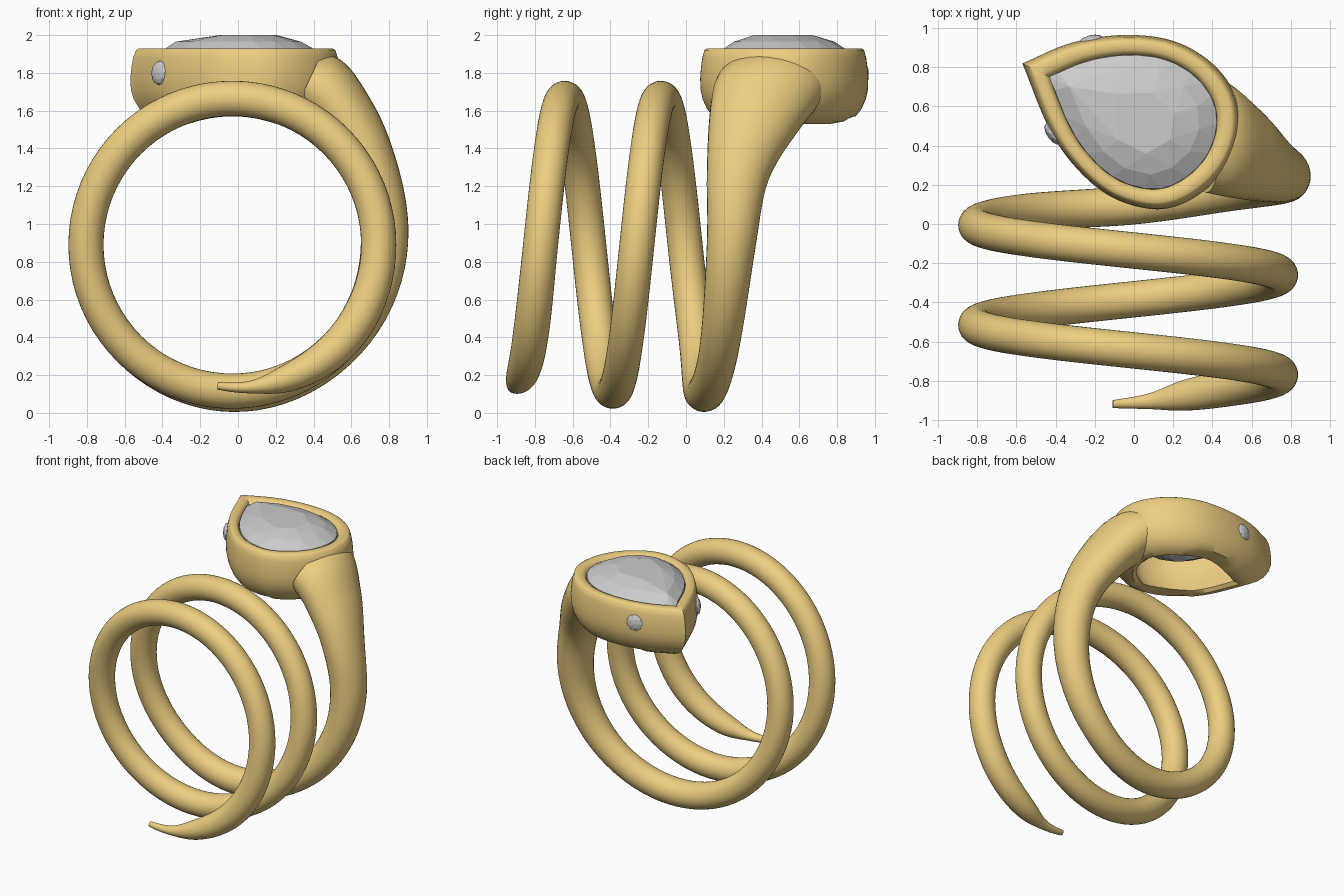
import bpy, bmesh, math
from mathutils import Vector

if "Cube" in bpy.data.objects:
    bpy.data.objects.remove(bpy.data.objects["Cube"])

gold = bpy.data.materials.new("gold")
gold.diffuse_color = (0.85, 0.62, 0.22, 1)
gold.use_nodes = True
gold.node_tree.nodes["Principled BSDF"].inputs["Base Color"].default_value = gold.diffuse_color
CX, CZ = -0.03, 0.89          # finger axis (runs along y)


def smooth_path(keys, steps):
    """Catmull-Rom through tuples of any length."""
    out = []
    for i in range(len(keys) - 1):
        p1, p2 = Vector(keys[i]), Vector(keys[i + 1])
        p0 = Vector(keys[i - 1]) if i else p1 * 2 - p2
        p3 = Vector(keys[i + 2]) if i + 2 < len(keys) else p2 * 2 - p1
        for s in range(steps):
            t = s / steps
            out.append(0.5 * (2 * p1 + (p2 - p0) * t + (2 * p0 - 5 * p1 + 4 * p2 - p3) * t * t
                              + (3 * p1 - p0 - 3 * p2 + p3) * t ** 3))
    return out + [Vector(keys[-1])]


def finish(bm, name, material=None, angle=None):
    bmesh.ops.recalc_face_normals(bm, faces=bm.faces)
    mesh = bpy.data.meshes.new(name)
    bm.to_mesh(mesh)
    bm.free()
    ob = bpy.data.objects.new(name, mesh)
    bpy.context.collection.objects.link(ob)
    if material:
        mesh.materials.append(material)
    if angle:
        bpy.ops.object.select_all(action='DESELECT')
        ob.select_set(True)
        bpy.context.view_layer.objects.active = ob
        bpy.ops.object.shade_smooth_by_angle(angle=math.radians(angle))
    return ob


def loft(rings, name, closed, angle):
    bm = bmesh.new()
    vs = [[bm.verts.new(p) for p in r] for r in rings]
    n = len(rings[0])
    for k in range(len(vs) if closed else len(vs) - 1):
        a, b = vs[k], vs[(k + 1) % len(vs)]
        for i in range(n):
            j = (i + 1) % n
            bm.faces.new((a[i], a[j], b[j], b[i]))
    if not closed:
        bm.faces.new(vs[0])
        bm.faces.new(vs[-1])
    return finish(bm, name, gold, angle)


# coiled band: keys are (angle, radius, y, half width, half thickness)
keys = [(-96, 0.75, -0.92, 0.02, 0.02), (-82, 0.76, -0.905, 0.04, 0.035),
        (-66, 0.765, -0.87, 0.082, 0.075), (-40, 0.775, -0.825, 0.095, 0.095)]
keys += [(a, 0.775, -0.77 + 0.51 * a / 360, 0.093, 0.093) for a in range(0, 600, 45)]
keys += [(630, 0.785, 0.095, 0.1, 0.1), (675, 0.785, 0.175, 0.105, 0.105),
         (720, 0.805, 0.24, 0.13, 0.125), (745, 0.835, 0.275, 0.165, 0.135),
         (765, 0.89, 0.36, 0.24, 0.165), (778, 0.94, 0.43, 0.29, 0.19),
         (785, 0.945, 0.45, 0.29, 0.18)]
rings = []
for ang, r, y, w, h in smooth_path(keys, 10):
    ca, sa = math.cos(math.radians(ang)), math.sin(math.radians(ang))
    ring = []
    for i in range(32):
        t = math.tau * i / 32
        d = r + h * math.cos(t)
        ring.append((CX + d * ca, y + w * math.sin(t), CZ + d * sa))
    rings.append(ring)
loft(rings, "coiled_band", False, 50)

# pear outline of the head, starting and ending at the point
C = Vector((0.03, 0.52))
pear = [(-0.57, 0.82), (-0.32, 0.925), (-0.05, 0.965), (0.2, 0.935), (0.4, 0.82),
        (0.52, 0.65), (0.535, 0.46), (0.455, 0.27), (0.3, 0.13), (0.12, 0.075),
        (-0.1, 0.13), (-0.28, 0.27), (-0.43, 0.48), (-0.57, 0.82)]
outline = smooth_path(pear, 8)[:-1]


def pear_ring(pts, s, z):
    return [Vector((*(C + (p - C) * s), z)) for p in pts]


# hollow bezel head: (outline scale, height), underside follows the finger
profile = [(0.60, 1.55), (0.70, 1.66), (0.75, 1.78), (0.76, 1.88), (0.785, 1.915),
           (0.83, 1.93), (0.92, 1.93), (0.95, 1.92), (0.975, 1.88), (0.99, 1.83),
           (1.0, 1.77), (0.995, 1.71), (0.97, 1.66), (0.92, 1.61), (0.85, 1.57),
           (0.76, 1.54), (0.66, 1.53)]
rings = []
for s, z in profile:
    ring = pear_ring(outline, s, z)
    for p in ring:
        k = 0.68 ** 2 - (p.x - CX) ** 2
        if k > 0:
            p.z = max(p.z, CZ + math.sqrt(k))
    rings.append(ring)
loft(rings, "bezel_head", True, 45)

# faceted pear stone: hull of staggered rings
bm = bmesh.new()
for k, (s, z, step) in enumerate([(0.12, 1.68, 16), (0.5, 1.77, 8), (0.775, 1.89, 4),
                                  (0.77, 1.915, 4), (0.6, 1.965, 8), (0.36, 2.0, 16)]):
    for p in pear_ring(outline[(k % 2) * step // 2::step], s, z):
        bm.verts.new(p)
hull = bmesh.ops.convex_hull(bm, input=bm.verts)
loose = [v for v in bm.verts if not v.link_faces]
bmesh.ops.delete(bm, geom=loose, context='VERTS')
finish(bm, "pear_stone")

# two small side stones set into the head
for name, loc, normal in (("side_stone_front", (-0.415, 0.46, 1.8), (-0.82, -0.57, 0.05)),
                          ("side_stone_back", (-0.22, 0.935, 1.8), (-0.25, 0.97, 0.05))):
    bpy.ops.mesh.primitive_ico_sphere_add(subdivisions=2, radius=0.065, location=loc)
    ob = bpy.context.object
    ob.name = name
    ob.scale = (1, 1, 0.45)
    ob.rotation_euler = Vector(normal).to_track_quat('Z', 'Y').to_euler()
